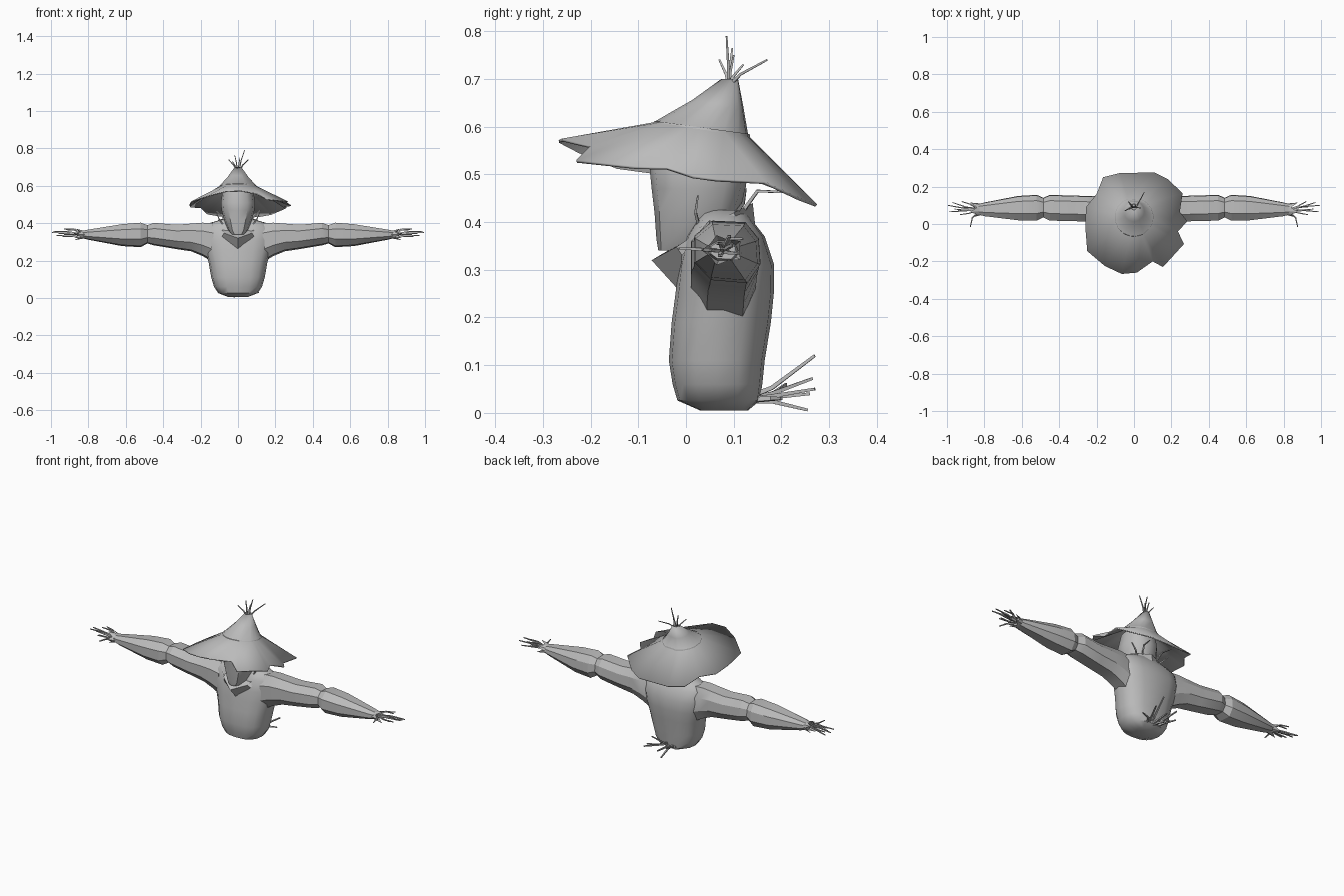
import bpy, bmesh, math, random
from mathutils import Vector

random.seed(4)
grey = bpy.data.materials.new("plain grey")
grey.diffuse_color = (0.5, 0.5, 0.5, 1)


def finish(bm, name, angle=30, thick=0.0):
    bmesh.ops.recalc_face_normals(bm, faces=bm.faces)
    me = bpy.data.meshes.new(name)
    bm.to_mesh(me)
    bm.free()
    me.materials.append(grey)
    ob = bpy.data.objects.new(name, me)
    bpy.context.collection.objects.link(ob)
    if thick:
        m = ob.modifiers.new("thickness", 'SOLIDIFY')
        m.thickness, m.offset = thick, -1
    bpy.ops.object.select_all(action='DESELECT')
    ob.select_set(True)
    bpy.context.view_layer.objects.active = ob
    if angle:
        bpy.ops.object.shade_smooth_by_angle(angle=math.radians(angle))
    return ob


def loft(bm, rings, cap_start=True, cap_end=True):
    """Skin a list of equally long point rings."""
    vs = [[bm.verts.new(p) for p in r] for r in rings]
    n = len(vs[0])
    for a, b in zip(vs, vs[1:]):
        for i in range(n):
            j = (i + 1) % n
            bm.faces.new((a[i], a[j], b[j], b[i]))
    if cap_start:
        bm.faces.new(vs[0][::-1])
    if cap_end:
        bm.faces.new(vs[-1])
    return vs


def oval(z, hx, y0, y1, n=16, p=0.8):
    """Rounded horizontal section spanning y0..y1 and -hx..hx."""
    pts = []
    for i in range(n):
        t = 2 * math.pi * i / n
        c, s = math.cos(t), math.sin(t)
        pts.append((hx * math.copysign(abs(c) ** p, c),
                    (y0 + y1) / 2 + (y1 - y0) / 2 * math.copysign(abs(s) ** p, s), z))
    return pts


def straw(bm, path, r=0.005):
    """Thin four-sided stalk along a path, tapering to its tip."""
    path = [Vector(p) for p in path]
    d = (path[-1] - path[0]).normalized()
    u = d.orthogonal().normalized()
    w = d.cross(u)
    rings = []
    for k, p in enumerate(path):
        q = r * (1 - 0.5 * k / (len(path) - 1))
        rings.append([p + u * q, p + w * q, p - u * q, p - w * q])
    loft(bm, rings)


# stuffed torso
bm = bmesh.new()
loft(bm, [oval(*s) for s in [
    (0.005, 0.05, 0.03, 0.13), (0.026, 0.105, -0.018, 0.155), (0.06, 0.128, -0.028, 0.16),
    (0.11, 0.143, -0.036, 0.165), (0.19, 0.157, -0.03, 0.178), (0.25, 0.175, -0.022, 0.184),
    (0.31, 0.185, -0.015, 0.185), (0.37, 0.185, 0.0, 0.165), (0.402, 0.15, 0.02, 0.14),
    (0.425, 0.07, 0.03, 0.125)]])
finish(bm, "torso", 40)

# sleeves: x, z low, z high, y front, y back
arm = [(0.13, 0.19, 0.40, 0.01, 0.145), (0.19, 0.225, 0.403, 0.01, 0.148),
       (0.25, 0.25, 0.398, 0.012, 0.15), (0.33, 0.262, 0.392, 0.016, 0.152),
       (0.45, 0.282, 0.402, 0.018, 0.156), (0.485, 0.292, 0.39, 0.035, 0.14),
       (0.52, 0.272, 0.403, 0.018, 0.156), (0.62, 0.278, 0.395, 0.02, 0.15),
       (0.80, 0.312, 0.366, 0.042, 0.115), (0.84, 0.322, 0.358, 0.052, 0.105)]
octagon = [(-1, -0.35), (-0.5, -0.9), (0.6, -1), (1, -0.4),
           (0.95, 0.4), (0.55, 0.95), (-0.45, 1), (-1, 0.5)]
for side, label in ((-1, "left"), (1, "right")):
    bm = bmesh.new()
    loft(bm, [[(side * x, (a + b) / 2 + (b - a) / 2 * u, (lo + hi) / 2 + (hi - lo) / 2 * v)
               for u, v in octagon] for x, lo, hi, a, b in arm])
    finish(bm, label + "_sleeve", 25)

    # ragged cuff
    bm = bmesh.new()
    inner, outer = [], []
    for i in range(10):
        t = math.tau * i / 10
        far = i % 2
        inner.append((side * 0.815, 0.078 + 0.03 * math.cos(t), 0.339 + 0.02 * math.sin(t)))
        outer.append((side * (0.875 if far else 0.84), 0.078 + (0.045 if far else 0.034) * math.cos(t),
                      0.341 + (0.033 if far else 0.023) * math.sin(t)))
    loft(bm, [inner, outer], False, False)
    finish(bm, label + "_cuff", 0)

    # straw fingers
    bm = bmesh.new()
    for y, z, x in [(0.10, 0.35, 0.995), (0.08, 0.345, 0.96), (0.065, 0.355, 0.99), (0.115, 0.335, 0.97),
                    (0.05, 0.34, 0.93), (0.075, 0.33, 0.94), (0.12, 0.365, 0.92), (0.09, 0.37, 0.93)]:
        straw(bm, [(side * 0.83, 0.078, 0.34),
                   (side * (x + 0.83) / 2, (y + 0.078) / 2 + random.uniform(-.008, .008), z),
                   (side * x, y, z)], 0.006)
    straw(bm, [(side * 0.83, 0.07, 0.34), (side * 0.865, 0.03, 0.343), (side * 0.875, -0.015, 0.345)], 0.006)
    finish(bm, label + "_hand_straw", 0)

# sack head
bm = bmesh.new()
loft(bm, [oval(*s, 12, 0.85) for s in [
    (0.34, 0.035, -0.058, 0.05), (0.365, 0.055, -0.062, 0.09), (0.42, 0.075, -0.066, 0.11),
    (0.47, 0.088, -0.072, 0.125), (0.51, 0.092, -0.076, 0.13), (0.59, 0.08, -0.055, 0.12)]])
finish(bm, "head", 35)

# folded collar: outer lip, lower hem and inner neck, given for one half
lip = [(0, -0.072, 0.32), (0.075, -0.02, 0.348), (0.10, 0.035, 0.385), (0.105, 0.10, 0.42), (0, 0.14, 0.44)]
hem = [(0, -0.015, 0.257), (0.085, -0.008, 0.33), (0.13, 0.03, 0.39), (0.11, 0.11, 0.40), (0, 0.145, 0.395)]
neck = [(0, -0.03, 0.345), (0.05, 0.0, 0.36), (0.07, 0.04, 0.38), (0.065, 0.09, 0.395), (0, 0.115, 0.40)]
full = lambda h: h + [(-x, y, z) for x, y, z in h[-2:0:-1]]
bm = bmesh.new()
loft(bm, [full(hem), full(lip), full(neck)], False, False)
finish(bm, "collar", 20)

# floppy hat: uneven brim edge, crown base, crown tip
brim = [(0.285, 0.015, 0.497), (0.245, 0.065, 0.49), (0.26, 0.165, 0.485), (0.18, 0.24, 0.45),
        (0.11, 0.275, 0.437), (-0.075, 0.273, 0.437), (-0.165, 0.25, 0.452), (-0.20, 0.16, 0.485),
        (-0.257, 0.09, 0.49), (-0.26, -0.02, 0.50), (-0.25, -0.145, 0.517), (-0.155, -0.225, 0.55),
        (-0.065, -0.267, 0.572), (0.015, -0.26, 0.575), (0.10, -0.20, 0.56), (0.155, -0.23, 0.53),
        (0.267, -0.107, 0.517), (0.235, -0.04, 0.515)]


def crown(r, cy, z, tilt):
    pts = []
    for x, y, _ in brim:
        t = math.atan2(y - 0.03, x)
        pts.append((r * math.cos(t), cy + r * math.sin(t), z - tilt * math.sin(t)))
    return pts


bm = bmesh.new()
loft(bm, [brim, crown(0.102, 0.033, 0.595, 0.014), crown(0.055, 0.068, 0.648, 0.008),
          crown(0.018, 0.092, 0.70, 0)], False, False)
finish(bm, "hat", 40, 0.006)

# band around the back of the crown
bm = bmesh.new()
loft(bm, [crown(0.106, 0.034, 0.588, 0.014), crown(0.102, 0.036, 0.598, 0.014)], False, False)
finish(bm, "hat_band", 40)

# straw tuft on the hat tip
bm = bmesh.new()
for x, y, z in [(0.035, 0.085, 0.79), (-0.018, 0.097, 0.765), (0.055, 0.17, 0.74),
                (-0.05, 0.07, 0.74), (0.01, 0.10, 0.75), (-0.03, 0.12, 0.73)]:
    straw(bm, [(x * 0.2, 0.09, 0.685), (x * 0.45, 0.09 + (y - 0.09) * 0.3, 0.685 + (z - 0.685) * 0.45),
               (x, y, z)], 0.005)
finish(bm, "hat_straw", 0)

# straw poking out at the neck
bm = bmesh.new()
for s in (-1, 1):
    straw(bm, [(s * 0.07, 0.03, 0.38), (s * 0.10, 0.02, 0.42), (s * 0.115, 0.025, 0.455)], 0.005)
    straw(bm, [(s * 0.05, 0.09, 0.40), (s * 0.09, 0.12, 0.44), (s * 0.12, 0.125, 0.47)], 0.006)
    straw(bm, [(s * 0.04, 0.11, 0.41), (s * 0.06, 0.15, 0.465), (s * 0.07, 0.21, 0.463)], 0.006)
finish(bm, "neck_straw", 0)

# straw spilling from the lower back
bm = bmesh.new()
for x, y, z in [(0.03, 0.27, 0.12), (-0.06, 0.265, 0.072), (0.08, 0.27, 0.05), (-0.02, 0.255, 0.006),
                (0.0, 0.26, 0.04), (-0.10, 0.21, 0.06), (0.11, 0.20, 0.03)]:
    straw(bm, [(x * 0.15, 0.11, 0.025), (x * 0.5, 0.18, 0.03 + (z - 0.03) * 0.25), (x, y, z)], 0.008)
finish(bm, "back_straw", 0)
